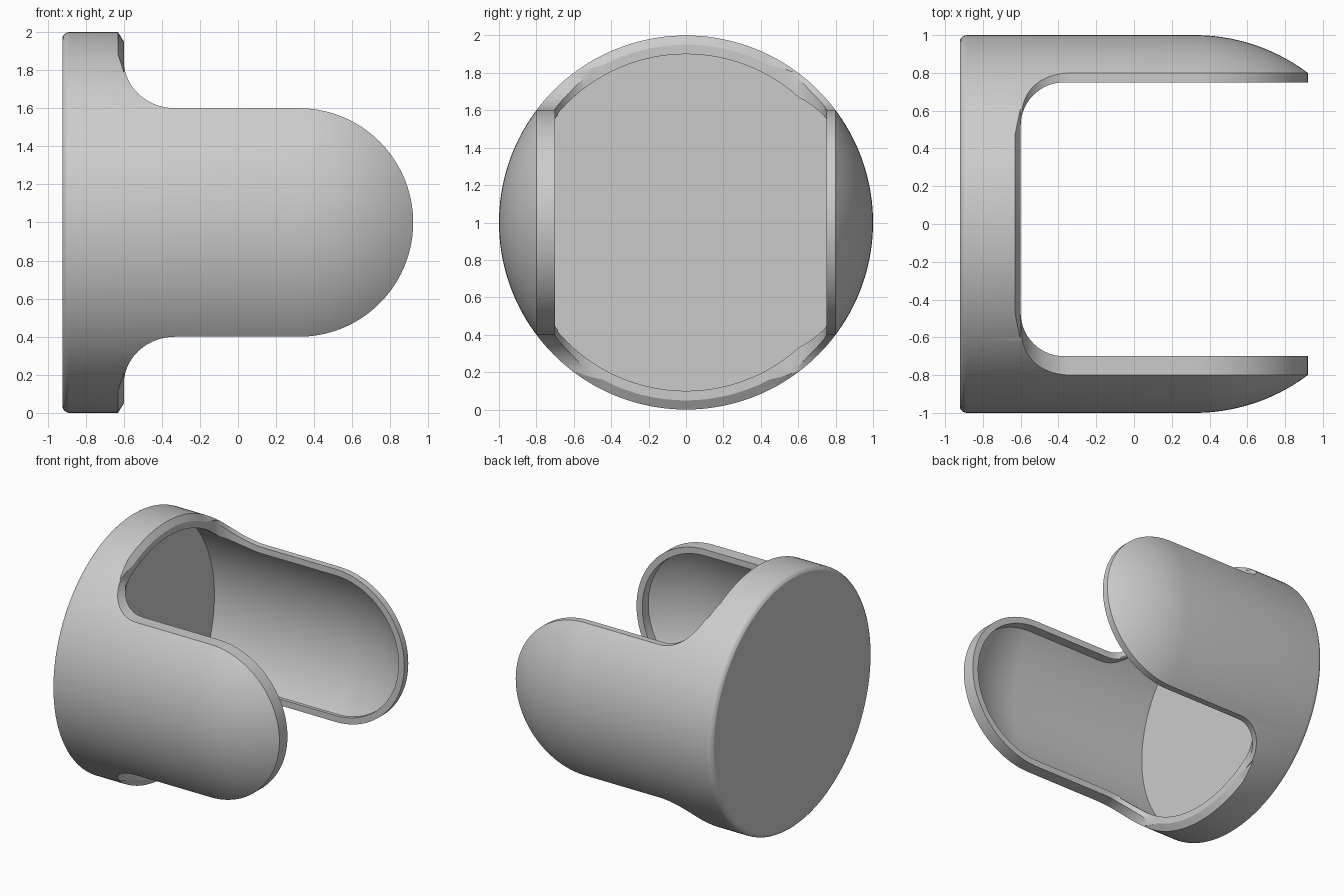
import bpy, bmesh, math
from mathutils import Vector

if "Cube" in bpy.data.objects:
    bpy.data.objects.remove(bpy.data.objects["Cube"], do_unlink=True)

AXIS_Z = 1.0     # height of the revolve axis
DOME_X = 0.32    # centre of the rounded end
MOUTH_X = -0.6   # face of the round base
SEGMENTS = 160

grey = bpy.data.materials.new("plain grey")
grey.use_nodes = True
grey.diffuse_color = (0.6, 0.6, 0.6, 1)
grey.node_tree.nodes["Principled BSDF"].inputs["Base Color"].default_value = (0.6, 0.6, 0.6, 1)


def finish(bm, name):
    bmesh.ops.recalc_face_normals(bm, faces=bm.faces)
    mesh = bpy.data.meshes.new(name)
    bm.to_mesh(mesh)
    bm.free()
    obj = bpy.data.objects.new(name, mesh)
    bpy.context.collection.objects.link(obj)
    mesh.materials.append(grey)
    return obj


def lathe(name, profile):
    """Revolve (x, radius) points about the long axis."""
    bm = bmesh.new()
    verts = [bm.verts.new((x, 0, AXIS_Z + r)) for x, r in profile]
    edges = [bm.edges.new(pair) for pair in zip(verts, verts[1:])]
    bmesh.ops.spin(bm, geom=verts + edges, cent=(0, 0, AXIS_Z), axis=(1, 0, 0),
                   angle=math.tau, steps=SEGMENTS, use_duplicate=False)
    bmesh.ops.remove_doubles(bm, verts=bm.verts, dist=1e-5)
    return finish(bm, name)


def prism(name, outline, sweep):
    """Extrude a closed outline by a sweep vector, centred on the outline."""
    bm = bmesh.new()
    half = Vector(sweep) / 2
    face = bm.faces.new([bm.verts.new(Vector(p) - half) for p in outline])
    moved = bmesh.ops.extrude_face_region(bm, geom=[face])["geom"]
    bmesh.ops.translate(bm, vec=sweep, verts=[v for v in moved if isinstance(v, bmesh.types.BMVert)])
    return finish(bm, name)


def rim_bevel(name, side):
    """Wedge along the base rim that fades out toward the arms."""
    bm = bmesh.new()
    rings = []
    for step in range(-38, 39, 2):
        fade = min(1, max(0, (38 - abs(step)) / 10))
        low, back, skin = 1.001 - 0.05 * fade, MOUTH_X - 0.03 * fade - 0.001, 1.001
        section = [(MOUTH_X, low), (back, skin), (back, 1.1), (-0.57, 1.1), (-0.57, low)]
        a = math.radians(step)
        rings.append([bm.verts.new((x, r * math.sin(a), AXIS_Z + side * r * math.cos(a)))
                      for x, r in section])
    for one, two in zip(rings, rings[1:]):
        for i in range(len(one)):
            j = (i + 1) % len(one)
            bm.faces.new((one[i], one[j], two[j], two[i]))
    bm.faces.new(rings[0])
    bm.faces.new(rings[-1])
    return finish(bm, name)


def combine(target, cutter, operation):
    mod = target.modifiers.new("cut", "BOOLEAN")
    mod.operation, mod.solver, mod.object = operation, "EXACT", cutter
    bpy.context.view_layer.objects.active = target
    bpy.ops.object.modifier_apply(modifier=mod.name)
    bpy.data.objects.remove(cutter, do_unlink=True)


def arc(cx, cy, rx, ry, start, end, steps):
    angles = [math.radians(start + (end - start) * i / steps) for i in range(steps + 1)]
    return [(cx + rx * math.cos(a), cy + ry * math.sin(a)) for a in angles]


def side_outline(name, flare, radius):
    """Arm silhouette: a flared root running into a round tip, swept sideways."""
    upper = flare + arc(DOME_X, 0, radius, radius, 90, 0, 40)
    points = upper + [(x, -z) for x, z in reversed(upper[:-1])]
    return prism(name, [(x, 0, AXIS_Z + z) for x, z in points], (0, 3, 0))


# Solid cup body: softened back edge, straight wall, spherical end
cup = lathe("cup_holder", [(-0.922, 0)] + arc(-0.885, 0.945, 0.043, 0.055, 150, 90, 4)
            + arc(DOME_X, 0, 1, 1, 90, 0, 40))

# Trim to the two arms, leaving the round base
root = [(-1.2, 1.3), (MOUTH_X, 1.3)] + arc(-0.33, 0.85, 0.27, 0.25, 180, 270, 14)
combine(cup, side_outline("arm_outline", root, 0.6), "INTERSECT")

# Hollow inside, kept clear of the rolled lip around the opening
cavity = lathe("cavity", [(-0.87, 0), (-0.87, 0.95)] + arc(DOME_X, 0, 0.95, 0.95, 90, 0, 40))
inner_root = [(-1.2, 1.3), (-0.65, 1.3)] + arc(-0.33, 0.85, 0.32, 0.3, 180, 270, 14)
combine(cavity, side_outline("lip_outline", inner_root, 0.55), "INTERSECT")
combine(cup, cavity, "DIFFERENCE")
combine(cup, lathe("mouth", [(-0.8, 0), (-0.8, 0.9), (-0.45, 0.9), (-0.45, 0)]), "DIFFERENCE")

# Slot between the arms, with rounded inner corners
slot = [(1.6, -0.7)] + arc(-0.37, -0.47, 0.23, 0.23, 270, 180, 14)
slot += arc(-0.37, 0.52, 0.23, 0.23, 180, 90, 14) + [(1.6, 0.75)]
combine(cup, prism("slot", [(x, y, AXIS_Z) for x, y in slot], (0, 0, 3)), "DIFFERENCE")

# Sloped edge around the base rim, above and below
for side in (1, -1):
    combine(cup, rim_bevel("rim_bevel", side), "DIFFERENCE")

# Smooth shading with crisp rims
bpy.ops.object.select_all(action="DESELECT")
cup.select_set(True)
bpy.context.view_layer.objects.active = cup
bpy.ops.object.shade_smooth_by_angle(angle=math.radians(25))
